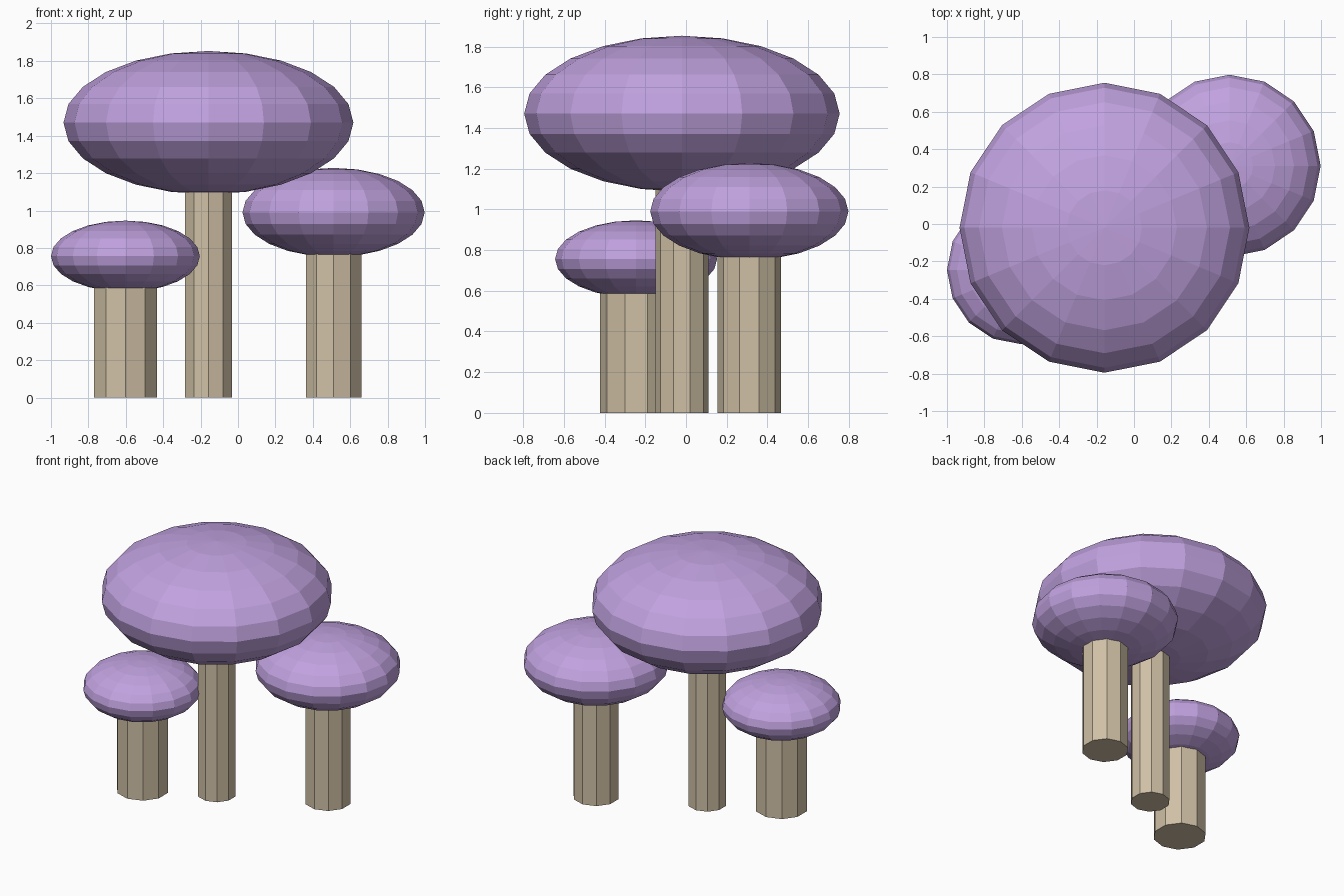
import bpy

cube = bpy.data.objects.get("Cube")
if cube:
    bpy.data.objects.remove(cube, do_unlink=True)


def make_material(name, rgb):
    mat = bpy.data.materials.new(name)
    mat.use_nodes = True
    mat.diffuse_color = (*rgb, 1)
    bsdf = mat.node_tree.nodes["Principled BSDF"]
    bsdf.inputs["Base Color"].default_value = (*rgb, 1)
    bsdf.inputs["Roughness"].default_value = 0.9
    return mat


lilac = make_material("lilac", (0.53, 0.36, 0.74))
beige = make_material("beige", (0.63, 0.53, 0.38))


def finish(name, mat):
    obj = bpy.context.object
    obj.name = obj.data.name = name
    obj.data.materials.append(mat)
    bpy.ops.object.transform_apply(location=False, rotation=False, scale=True)
    bpy.ops.object.shade_flat()


def mushroom(label, x, y, cap_z, cap_radius, cap_half_height, stem_radius):
    # Ten-sided stem reaching up into the cap
    bpy.ops.mesh.primitive_cylinder_add(
        vertices=10, radius=stem_radius, depth=cap_z, location=(x, y, cap_z / 2))
    finish(label + "_stem", beige)

    # Faceted, flattened round cap
    bpy.ops.mesh.primitive_uv_sphere_add(
        segments=16, ring_count=12, radius=1, location=(x, y, cap_z))
    bpy.context.object.scale = (cap_radius, cap_radius, cap_half_height)
    finish(label + "_cap", lilac)


mushroom("tall", -0.158, -0.02, 1.47, 0.775, 0.383, 0.131)
mushroom("medium", 0.511, 0.311, 0.99, 0.487, 0.238, 0.156)
mushroom("small", -0.602, -0.245, 0.756, 0.398, 0.19, 0.177)
